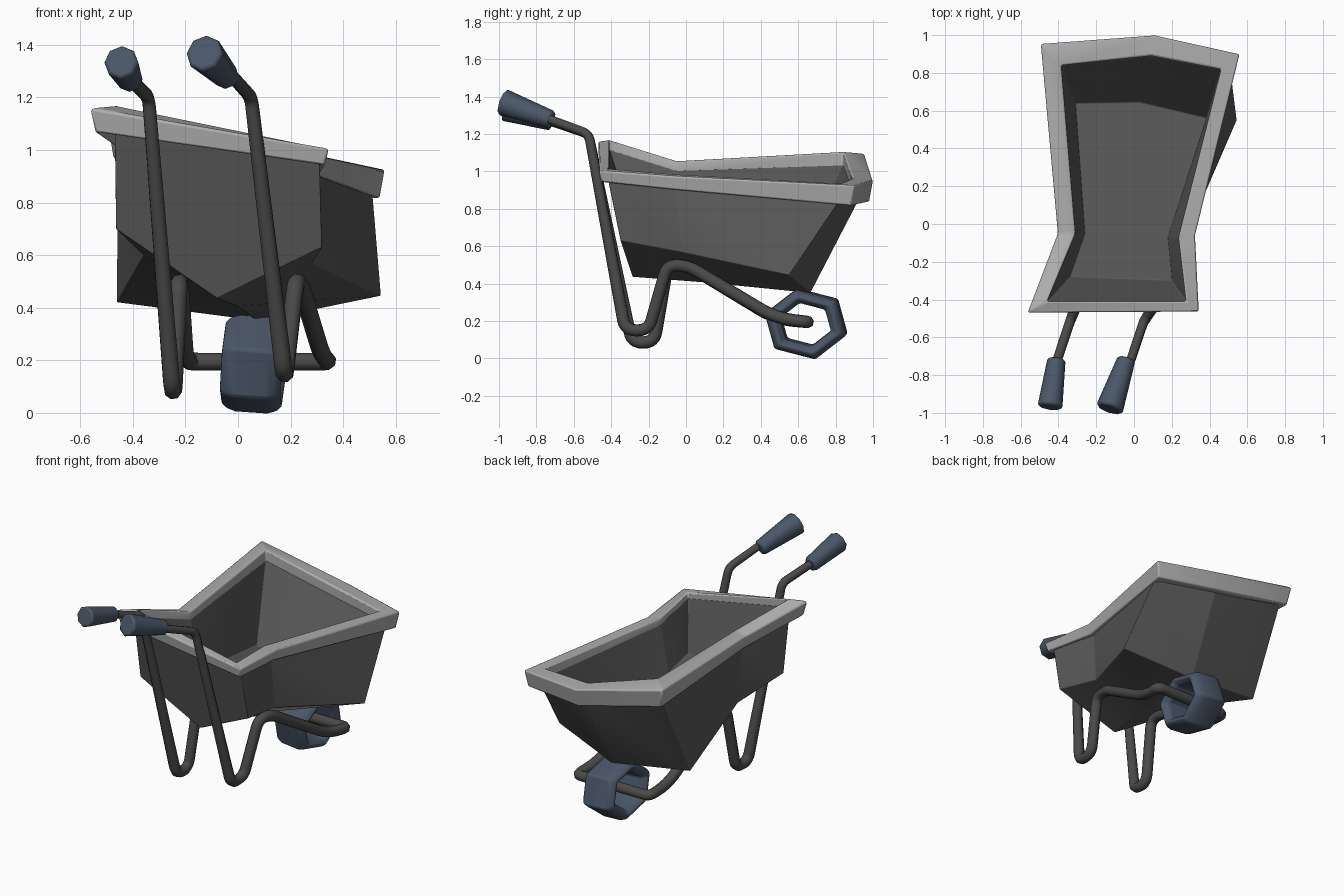
import bpy, bmesh, math
from mathutils import Vector, Matrix

cube = bpy.data.objects.get("Cube")
if cube:
    bpy.data.objects.remove(cube)


def material(name, rgb):
    m = bpy.data.materials.new(name)
    m.use_nodes = True
    m.diffuse_color = (*rgb, 1)
    m.node_tree.nodes["Principled BSDF"].inputs["Base Color"].default_value = (*rgb, 1)
    return m


tub_grey = material("tub grey", (0.1, 0.1, 0.1))
rim_grey = material("rim light grey", (0.42, 0.42, 0.42))
frame_grey = material("frame dark grey", (0.07, 0.068, 0.066))
rubber_blue = material("rubber slate blue", (0.07, 0.095, 0.14))


def finish(obj, mat, angle=30):
    obj.data.materials.clear()
    obj.data.materials.append(mat)
    bpy.ops.object.select_all(action="DESELECT")
    bpy.context.view_layer.objects.active = obj
    obj.select_set(True)
    if obj.type == "CURVE":
        bpy.ops.object.convert(target="MESH")
        obj = bpy.context.object
    bpy.ops.object.shade_smooth_by_angle(angle=math.radians(angle))


def build(name, verts, faces, mat, bevel, segments, angle):
    bm = bmesh.new()
    vs = [bm.verts.new(v) for v in verts]
    for f in faces:
        bm.faces.new([vs[i] for i in f])
    bmesh.ops.recalc_face_normals(bm, faces=bm.faces)
    me = bpy.data.meshes.new(name)
    bm.to_mesh(me)
    bm.free()
    obj = bpy.data.objects.new(name, me)
    bpy.context.collection.objects.link(obj)
    mod = obj.modifiers.new("Bevel", "BEVEL")
    mod.width, mod.segments = bevel, segments
    mod.limit_method, mod.angle_limit = "ANGLE", math.radians(20)
    finish(obj, mat, angle)


def tube_faces(rings, size):
    """Quads of a closed chain of closed rings."""
    return [(r * size + k, r * size + (k + 1) % size,
             (r + 1) % rings * size + (k + 1) % size, (r + 1) % rings * size + k)
            for r in range(rings) for k in range(size)]


# Rim corners: front left, front right, waist right, back right, back middle,
# back left, waist left, each with outer xy, inner xy, top z and bottom z
rim = [
    (-.565, -.47, -.46, -.41, 1.17, 1.065),
    (.345, -.465, .275, -.41, 1.015, .94),
    (.325, -.06, .235, -.07, .985, .9),
    (.56, .9, .46, .82, .935, .815),
    (.11, 1.0, .09, .89, .965, .835),
    (-.495, .955, -.385, .84, 1.105, .965),
    (-.405, -.05, -.31, -.05, 1.055, .955),
]
verts = []
for ox, oy, ix, iy, top, low in rim:
    bx, by = ox + (ix - ox) * .2, oy + (iy - oy) * .2
    verts += [(ox, oy, top - .01), (ix, iy, top), (ix, iy, low + .02), (bx, by, low)]
build("tub_rim", verts, tube_faces(7, 4), rim_grey, .01, 2, 35)

# Tub: outer wall, keeled underside, inner wall and floor in one closed shell
outer_top = [(-.47, -.42, 1.1), (.31, -.42, .97), (.28, -.06, .93), (.51, .83, .86),
             (.11, .94, .88), (-.455, .89, 1.0), (-.37, -.05, .99)]
outer_low = [(-.465, -.36, .7), (.32, -.35, .63), (.285, -.03, .57), (.545, .55, .445),
             (.08, .665, .35), (-.462, .615, .42), (-.36, -.03, .6),
             (-.08, -.285, .435), (0, .1, .405)]
inner_top = [(r[2], r[3], (r[4] + r[5]) / 2) for r in rim]
floor = [(x, y, .64 - .15 * y - .08 * x) for x, y in
         [(-.34, -.28), (.2, -.3), (.18, -.07), (.385, .56), (.03, .645), (-.31, .64), (-.26, -.05)]]
faces = [(0, 1, 8, 14, 7), (7, 14, 15, 13), (14, 8, 9, 15), (13, 15, 11, 12), (15, 9, 10, 11)]
for i in range(7):
    j = (i + 1) % 7
    if i:
        faces.append((i, j, 7 + j, 7 + i))
    faces.append((i, j, 16 + j, 16 + i))
    faces.append((16 + i, 16 + j, 23 + j, 23 + i))
# floor split along its length at the waist
faces += [(23, 24, 25, 29), (29, 25, 26, 27, 28)]
build("tub", outer_top + outer_low + inner_top + floor, faces, tub_grey, .045, 4, 45)


# Tubular frame: one bent tube from handle to handle, passing through the wheel
def rounded(points, radii, steps=6):
    pts = [Vector(p) for p in points]
    path = [pts[0]]
    for a, c, b, r in zip(pts, pts[1:], pts[2:], radii):
        p, q = c + (a - c).normalized() * r, c + (b - c).normalized() * r
        for s in range(steps + 1):
            t = s / steps
            path.append(p * (1 - t) ** 2 + c * 2 * t * (1 - t) + q * t * t)
    return path + [pts[-1]]


left = [(-.42, -.76, 1.28), (-.34, -.52, 1.2), (-.25, -.29, .085), (-.245, -.17, .085),
        (-.225, -.1, .495), (-.22, .01, .495), (-.2, .48, .21), (-.185, .65, .195)]
right = [(-.03, -.76, 1.29), (.05, -.52, 1.2), (.175, -.325, .15), (.18, -.2, .15),
         (.22, -.1, .5), (.235, .01, .495), (.32, .48, .215), (.345, .65, .195)]
bends = [.04, .058, .058, .053, .053, .1, .04]
curve = bpy.data.curves.new("frame", "CURVE")
curve.dimensions = "3D"
curve.bevel_depth, curve.bevel_resolution = .034, 2
path = rounded(left + right[::-1], bends + bends[::-1])
spline = curve.splines.new("POLY")
spline.points.add(len(path) - 1)
for point, co in zip(spline.points, path):
    point.co = (*co, 1)
    # the tube is slimmer towards the handles
    point.radius = 1 if co.z < .6 else 1 - .4 * (co.z - .6)
frame = bpy.data.objects.new("frame", curve)
bpy.context.collection.objects.link(frame)
finish(frame, frame_grey, 50)


# Grips: flared eight-sided handles with softened ends
def grip(name, base, tip, radius):
    base, tip = Vector(base), Vector(tip)
    axis = tip - base
    bpy.ops.mesh.primitive_cone_add(vertices=8, radius1=.048, radius2=radius, depth=axis.length,
                                    location=(base + tip) / 2,
                                    rotation=axis.to_track_quat("Z", "Y").to_euler())
    obj = bpy.context.object
    obj.name = name
    mod = obj.modifiers.new("Bevel", "BEVEL")
    mod.width, mod.segments = .012, 2
    mod.limit_method, mod.angle_limit = "ANGLE", math.radians(60)
    finish(obj, rubber_blue, 50)


grip("left_grip", (-.41, -.715, 1.265), (-.445, -.97, 1.335), .066)
grip("right_grip", (-.04, -.715, 1.275), (-.13, -.98, 1.37), .073)

# Wheel: six-sided open ring with a crowned tread, slightly flattened
profile = [(-.06, .22), (.06, .22), (.1, .205), (.12, .175),
           (.085, .137), (-.085, .137), (-.12, .175), (-.1, .205)]
lean = Matrix.Translation((.06, .643, .185)) @ Matrix.Rotation(math.radians(4), 4, "Y") \
    @ Matrix.Rotation(math.radians(-3), 4, "Z")
verts = []
for k in range(6):
    a = math.radians(60 * k - 17)
    verts += [lean @ Vector((x, 1.04 * r * math.cos(a), .87 * r * math.sin(a))) for x, r in profile]
build("wheel", verts, tube_faces(6, 8), rubber_blue, .012, 2, 40)
